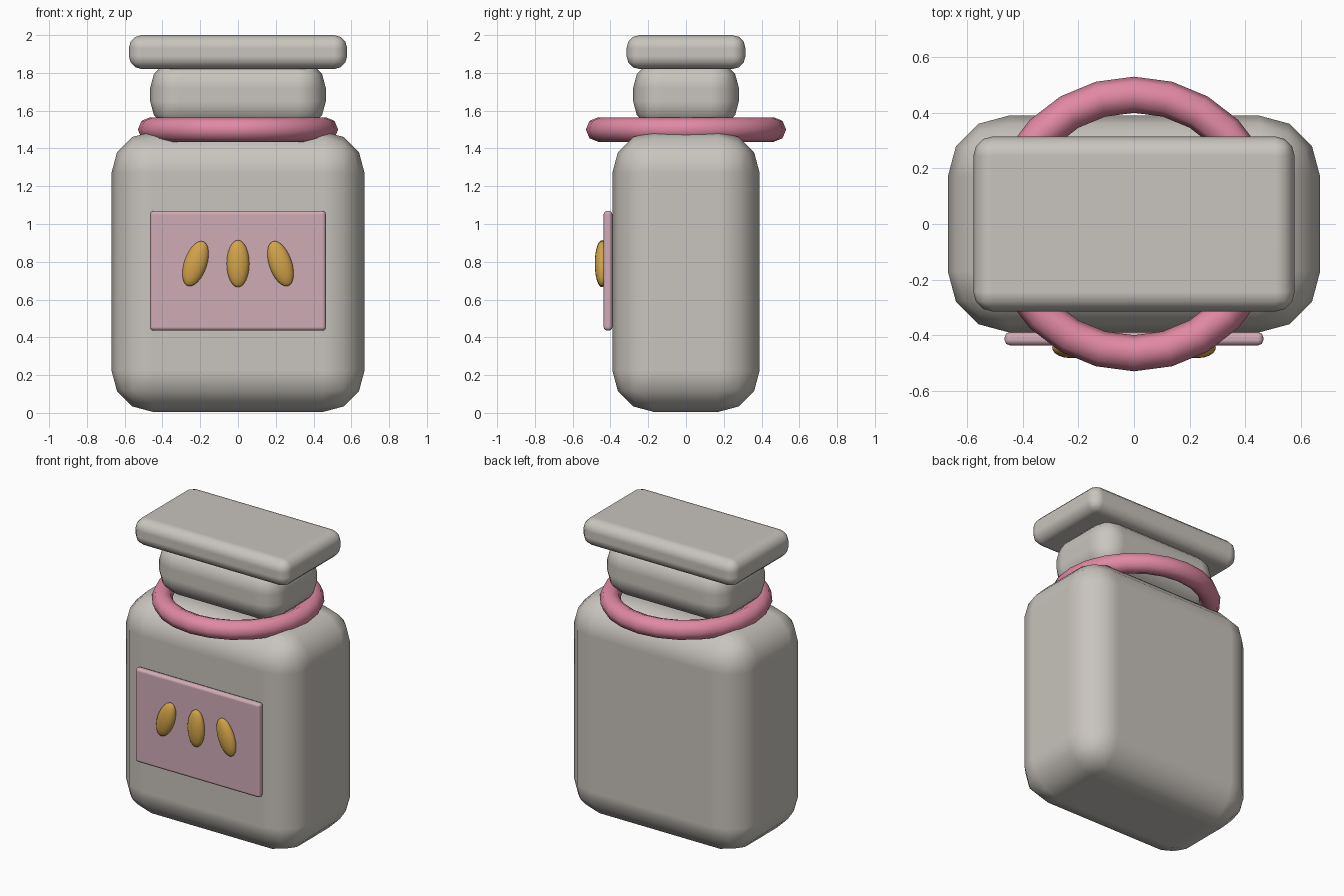
import bpy, math

if "Cube" in bpy.data.objects:
    bpy.data.objects.remove(bpy.data.objects["Cube"])


def material(name, rgb):
    m = bpy.data.materials.new(name)
    m.diffuse_color = (*rgb, 1)
    m.use_nodes = True
    m.node_tree.nodes["Principled BSDF"].inputs["Base Color"].default_value = m.diffuse_color
    return m


GREY = material("warm_grey", (0.58, 0.55, 0.51))
ROSE = material("rose_pink", (0.75, 0.25, 0.37))
PALE = material("pale_pink", (0.63, 0.41, 0.47))
GOLD = material("gold", (0.65, 0.37, 0.065))


def finish(name, mat):
    ob = bpy.context.object
    ob.name = name
    ob.data.materials.append(mat)
    bpy.ops.object.shade_smooth()
    return ob


def rounded_box(name, mat, size, centre, radius, segments=3):
    bpy.ops.mesh.primitive_cube_add(size=1, location=centre)
    bpy.context.object.scale = size
    bpy.ops.object.transform_apply(location=False, rotation=False, scale=True)
    ob = finish(name, mat)
    bev = ob.modifiers.new("round_edges", 'BEVEL')
    bev.width = radius
    bev.segments = segments
    bev.limit_method = 'NONE'
    bev.harden_normals = True
    return ob


# Jar body, neck and lid
rounded_box("jar_body", GREY, (1.34, 0.78, 1.485), (0, 0, 0.7475), 0.22)
rounded_box("jar_neck", GREY, (0.93, 0.56, 0.37), (0, 0, 1.685), 0.15)
rounded_box("jar_lid", GREY, (1.156, 0.63, 0.18), (0, 0, 1.91), 0.07)

# Ring around the neck
bpy.ops.mesh.primitive_torus_add(location=(0, 0, 1.5), major_radius=0.465, minor_radius=0.065,
                                 major_segments=24, minor_segments=8)
finish("neck_ring", ROSE)

# Front label plate
rounded_box("label", PALE, (0.932, 0.048, 0.635), (0, -0.413, 0.7525), 0.02, 2)

# Three seeds fanned across the label
for name, x, tilt in (("left", -0.225, 19), ("middle", 0, 0), ("right", 0.225, -19)):
    bpy.ops.mesh.primitive_uv_sphere_add(segments=20, ring_count=12, radius=1,
                                         location=(x, -0.445, 0.79))
    bpy.context.object.scale = (0.06, 0.038, 0.125)
    bpy.context.object.rotation_euler = (0, math.radians(tilt), 0)
    finish("seed_" + name, GOLD)
